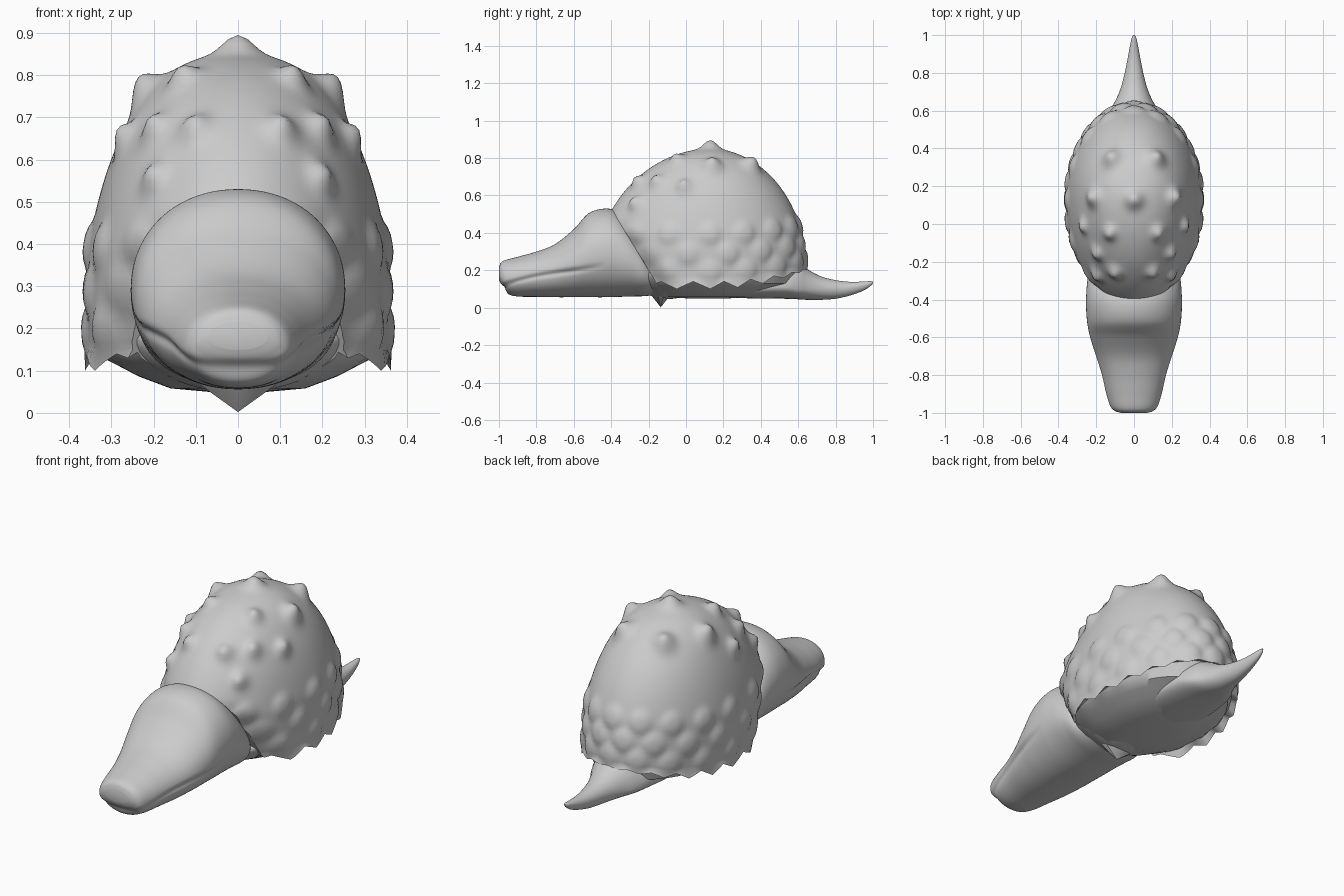
import bpy, bmesh, math
from mathutils import Vector

if "Cube" in bpy.data.objects:
    bpy.data.objects.remove(bpy.data.objects["Cube"])

grey = bpy.data.materials.new("stone_grey")
grey.diffuse_color = (0.6, 0.6, 0.6, 1)
grey.use_nodes = True
grey.node_tree.nodes["Principled BSDF"].inputs["Base Color"].default_value = grey.diffuse_color


def finish(name, bm, angle=50):
    bmesh.ops.remove_doubles(bm, verts=bm.verts, dist=1e-5)
    bmesh.ops.recalc_face_normals(bm, faces=bm.faces)
    me = bpy.data.meshes.new(name)
    bm.to_mesh(me)
    bm.free()
    me.materials.append(grey)
    ob = bpy.data.objects.new(name, me)
    bpy.context.collection.objects.link(ob)
    bpy.ops.object.select_all(action='DESELECT')
    bpy.context.view_layer.objects.active = ob
    ob.select_set(True)
    bpy.ops.object.shade_smooth_by_angle(angle=math.radians(angle))
    return ob


def skin(rings):
    """Closed surface through a list of point rings."""
    bm = bmesh.new()
    vs = [[bm.verts.new(p) for p in r] for r in rings]
    n = len(vs[0])
    for a, b in zip(vs, vs[1:]):
        for i in range(n):
            j = (i + 1) % n
            bm.faces.new((a[i], a[j], b[j], b[i]))
    bm.faces.new(vs[0])
    bm.faces.new(vs[-1][::-1])
    return bm


def smooth_rows(rows, steps):
    """Catmull-Rom interpolation of station rows."""
    out = []
    for i in range(len(rows) - 1):
        p0, p1, p2 = rows[max(i - 1, 0)], rows[i], rows[i + 1]
        p3 = rows[min(i + 2, len(rows) - 1)]
        for s in range(steps):
            t = s / steps
            out.append([b + 0.5 * t * (c - a + t * (2 * a - 5 * b + 4 * c - d + t * (3 * (b - c) + d - a)))
                        for a, b, c, d in zip(p0, p1, p2, p3)])
    return out + [rows[-1]]


def loft(rows, steps=4, n=48, power=2.3, warp=None):
    """Rows are y, half width, bottom, widest height, top."""
    rings = []
    for y, w, zb, zc, zt in smooth_rows(rows, steps):
        ring = []
        for k in range(n):
            a = 2 * math.pi * k / n
            c, s = math.cos(a), math.sin(a)
            x = w * math.copysign(abs(c) ** (2 / power), c)
            h = abs(s) ** (2 / power)
            p = Vector((x, y, zc + (zt - zc) * h if s > 0 else zc - (zc - zb) * h))
            ring.append(warp(p) if warp else p)
        rings.append(ring)
    return skin(rings)


# Head with a mouth crease and a slightly recessed lower jaw
def mouth(p):
    line = 0.115 + 0.22 * (p.y + 1) + 0.01 * math.sin((p.y + 1) * 9)
    fade = max(0, min(1, (-0.43 - p.y) / 0.2))
    d = p.z - line
    below = 1 / (1 + math.exp(d / 0.005))
    p.x *= 1 - fade * (0.05 * math.exp(-(d / 0.014) ** 2) + 0.05 * below)
    if p.y < -0.9:
        p.y += 0.02 * below * (-0.9 - p.y) / 0.1
    return p


finish("head", loft([
    (-1.0, 0.07, 0.15, 0.18, 0.215),
    (-0.99, 0.10, 0.125, 0.17, 0.24),
    (-0.965, 0.125, 0.075, 0.16, 0.255),
    (-0.9, 0.147, 0.06, 0.16, 0.272),
    (-0.8, 0.172, 0.058, 0.17, 0.30),
    (-0.7, 0.202, 0.056, 0.19, 0.34),
    (-0.6, 0.232, 0.056, 0.23, 0.42),
    (-0.52, 0.248, 0.056, 0.27, 0.505),
    (-0.43, 0.254, 0.056, 0.29, 0.53),
    (-0.36, 0.252, 0.058, 0.28, 0.51),
    (-0.29, 0.245, 0.06, 0.25, 0.44),
    (-0.22, 0.225, 0.062, 0.2, 0.34),
    (-0.15, 0.17, 0.07, 0.15, 0.22),
], 8, 160, 2.1, mouth), 80)

# Tail growing out of the belly and curling up to a point
finish("tail", loft([
    (0.15, 0.12, 0.055, 0.08, 0.12),
    (0.35, 0.17, 0.05, 0.10, 0.17),
    (0.52, 0.16, 0.048, 0.11, 0.22),
    (0.60, 0.13, 0.045, 0.10, 0.235),
    (0.65, 0.10, 0.042, 0.10, 0.205),
    (0.72, 0.07, 0.042, 0.10, 0.168),
    (0.80, 0.049, 0.048, 0.10, 0.147),
    (0.88, 0.033, 0.066, 0.105, 0.138),
    (0.95, 0.020, 0.092, 0.12, 0.14),
    (0.985, 0.012, 0.115, 0.13, 0.142),
    (1.0, 0.004, 0.13, 0.135, 0.14),
], 3, 32, 2.0))

# Collar below the neck, with a downward point
finish("collar", loft([
    (-0.22, 0.17, 0.08, 0.15, 0.20),
    (-0.18, 0.25, 0.06, 0.19, 0.26),
    (-0.11, 0.31, 0.045, 0.20, 0.30),
    (-0.02, 0.31, 0.055, 0.20, 0.30),
    (0.08, 0.27, 0.07, 0.20, 0.30),
], 3, 40, 1.6))
bm = bmesh.new()
bmesh.ops.create_cone(bm, segments=10, radius1=0.0, radius2=0.09, depth=0.08)
for v in bm.verts:
    v.co = Vector((v.co.x * 1.3, v.co.y * 0.7 - 0.135, v.co.z + 0.042))
finish("collar_point", bm, 30)

# Shell: dome rings, a scalloped rim, then the belly
SEG, TEETH, CENTRE = 176, 22, Vector((0, 0.13, 0.3))
CUT_AT, CUT_NORMAL = Vector((0, -0.40, 0.53)), Vector((0, 0.33, 0.20)).normalized()


def dome_point(a, phi):
    s, c = math.sin(a), math.cos(a)
    k = max(0, math.cos(phi))
    base = 0.15 + 0.07 * max(0, c) ** 2
    taper = 0.955 + 0.045 * min(1, phi / 0.35)
    return Vector((0.372 * s * k ** 0.8 * taper,
                   0.13 + (0.51 if c > 0 else 0.625) * c * k ** 1.02,
                   base + (0.85 - base) * math.sin(phi)))


angles = [2 * math.pi * i / SEG for i in range(SEG)]
dome = [[dome_point(a, math.pi / 2 * (1 - j / 56)) for a in angles] for j in range(57)]

# Knobs over the top, mirrored left and right
knobs = [(0, 0.13, 0.85, 0.045)]
for x, y, z in [(0.13, -0.05, 0.79), (0.235, 0.14, 0.775), (0.12, 0.35, 0.76), (0.10, -0.25, 0.66),
                (0.2, -0.16, 0.68), (0.285, -0.02, 0.66), (0.2, -0.26, 0.55)]:
    size = 0.047 if y > 0 else 0.034
    knobs += [(x, y, z, size), (-x, y, z, size)]
flat = [p for r in dome for p in r]
bumps = []
for x, y, z, h in knobs:
    near = min(flat, key=lambda p: (p - Vector((x, y, z))).length)
    bumps.append((near.copy(), h, 0.7 * h + 0.013))
# Staggered soft scales round the lower half
scales = [dome_point(2 * math.pi * (i + off) / 16, phi)
          for phi, off in ((0.36, 0), (0.2, 0.5), (0.06, 0)) for i in range(16)]


def raised(p):
    out = (p - CENTRE).normalized()
    lift = sum(h * math.exp(-((p - q).length / r) ** 2) for q, h, r in bumps)
    if p.z < 0.6:
        lift += 0.014 * max(math.exp(-((p - q).length / 0.052) ** 4) for q in scales)
    return tuck(p + out * lift)


def tuck(p):
    """Round the shell in towards the neck opening."""
    d = max(0, (p - CUT_AT).dot(CUT_NORMAL))
    if d < 0.12 and p.z < 0.48:
        f = (1 - d / 0.12) ** 2 * min(1, (0.48 - p.z) / 0.15)
        p = Vector((p.x * (1 - 0.2 * f), p.y, p.z))
    return p


rings = [[raised(p) for p in r] for r in dome]


def low_ring(scale, drop, jag):
    ring = []
    for i, a in enumerate(angles):
        p = dome_point(a, 0)
        tooth = 1 - abs(2 * (i * TEETH / SEG % 1) - 1)
        tooth *= 1 - 0.8 * max(0, math.cos(a)) ** 2
        ring.append(tuck(Vector((p.x * scale, 0.13 + (p.y - 0.13) * scale, p.z - drop - jag * tooth))))
    return ring


rings.append(low_ring(1.02, 0.01, 0.04))
rings.append(low_ring(0.95, 0.0, 0.01))
for scale, height in ((0.9, 0.13), (0.8, 0.112), (0.66, 0.086), (0.45, 0.058), (0.2, 0.05), (0.02, 0.05)):
    rings.append([Vector((p.x, p.y, height)) for p in low_ring(scale, 0, 0)])
bm = skin(rings)

# Cut the slanted neck opening and close it
cut = bmesh.ops.bisect_plane(bm, geom=bm.verts[:] + bm.edges[:] + bm.faces[:],
                             plane_co=CUT_AT, plane_no=CUT_NORMAL, clear_inner=True)
edges = [e for e in cut['geom_cut'] if isinstance(e, bmesh.types.BMEdge)]
bmesh.ops.holes_fill(bm, edges=edges, sides=0)
finish("shell", bm, 40)
